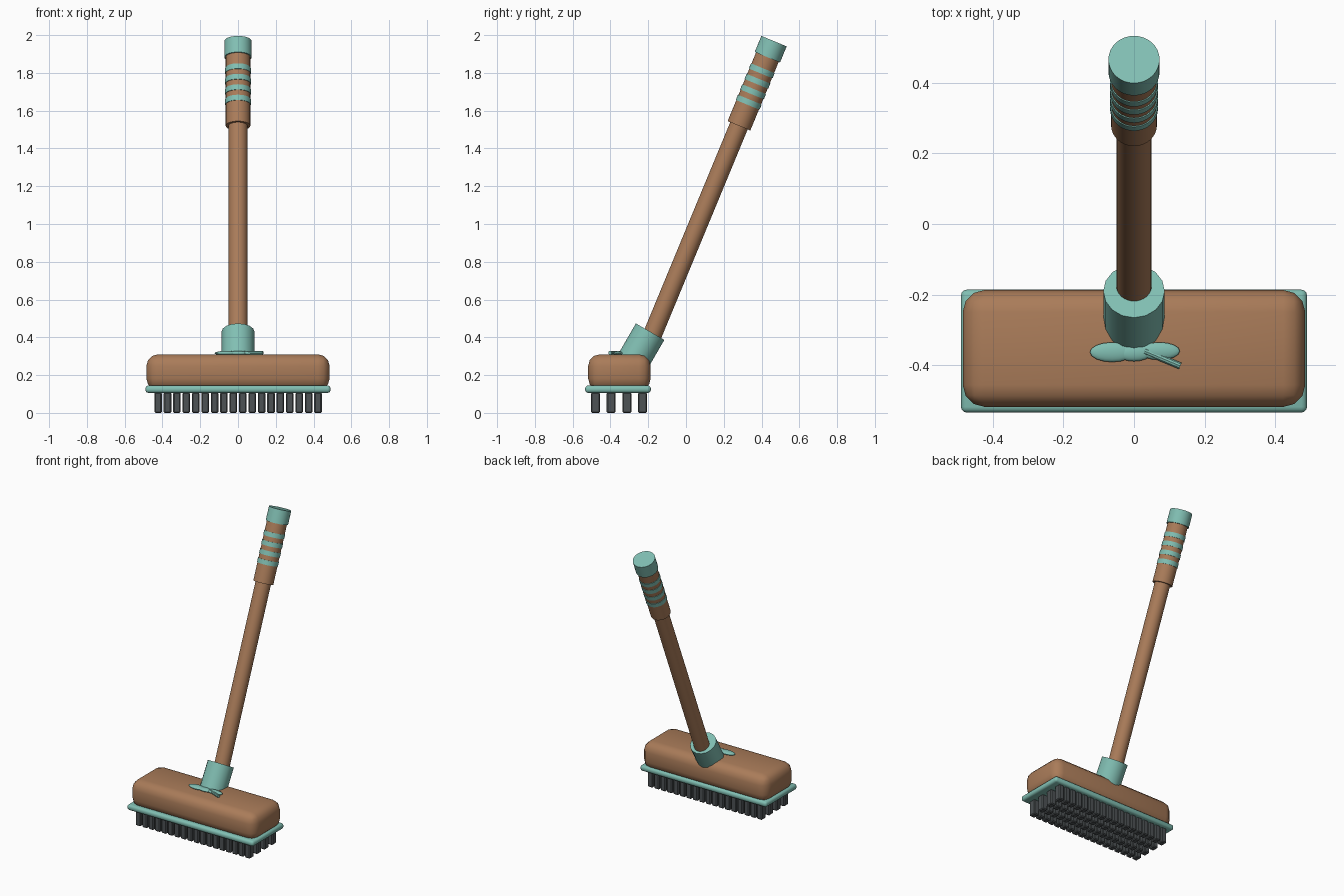
import bpy
from math import radians, sin, cos
from mathutils import Vector

if "Cube" in bpy.data.objects:
    bpy.data.objects.remove(bpy.data.objects["Cube"])


def material(name, rgb):
    m = bpy.data.materials.new(name)
    m.diffuse_color = (*rgb, 1)
    m.use_nodes = True
    m.node_tree.nodes["Principled BSDF"].inputs["Base Color"].default_value = m.diffuse_color
    return m


BROWN = material("brown", (0.40, 0.20, 0.10))
TEAL = material("teal", (0.22, 0.52, 0.45))
DARK = material("dark_grey", (0.075, 0.085, 0.09))


def finish(ob, name, mat, angle=None):
    ob.name = name
    ob.data.materials.append(mat)
    if angle:
        bpy.ops.object.shade_smooth_by_angle(angle=radians(angle))
    return ob


def box(name, lo, hi, mat, bevel, segments, smooth=None):
    lo, hi = Vector(lo), Vector(hi)
    bpy.ops.mesh.primitive_cube_add(size=1, location=(lo + hi) / 2)
    ob = bpy.context.object
    ob.scale = hi - lo
    bpy.ops.object.transform_apply(location=False, rotation=False, scale=True)
    mod = ob.modifiers.new("bevel", 'BEVEL')
    mod.width, mod.segments = bevel, segments
    bpy.ops.object.modifier_apply(modifier=mod.name)
    return finish(ob, name, mat, smooth)


def rod(name, a, b, radius, mat, sides=32):
    a, b = Vector(a), Vector(b)
    d = b - a
    bpy.ops.mesh.primitive_cylinder_add(
        vertices=sides, radius=radius, depth=d.length, location=(a + b) / 2,
        rotation=d.to_track_quat('Z', 'Y').to_euler())
    return finish(bpy.context.object, name, mat, 35)


# Brush head and its trim plate
box("head_block", (-0.485, -0.518, 0.12), (0.485, -0.187, 0.31), BROWN, 0.062, 3, 60)
box("trim_plate", (-0.49, -0.534, 0.106), (0.49, -0.186, 0.145), TEAL, 0.016, 3, 60)

# Bristle tufts: 18 columns by 4 rows, sharing one mesh
first = None
for row in range(4):
    for col in range(18):
        x = -0.423 + col * 0.0498
        y = -0.479 + row * 0.083
        if first is None:
            first = box("bristle", (x - 0.02, y - 0.024, 0), (x + 0.02, y + 0.024, 0.108), DARK, 0.006, 1)
        else:
            ob = first.copy()
            ob.location = (x, y, first.location.z)
            bpy.context.collection.objects.link(ob)

# Handle, measured down from the tip along its tilted axis
TILT = radians(22.5)


def on_axis(t):
    return (0, 0.466 - t * sin(TILT), 1.968 - t * cos(TILT))


rod("handle_shaft", on_axis(1.74), on_axis(0.45), 0.05, BROWN)
rod("handle_grip", on_axis(0.485), on_axis(0.05), 0.065, BROWN)
rod("handle_cap", on_axis(0.092), on_axis(0), 0.0725, TEAL)
for i in range(4):
    t = 0.17 + i * 0.06
    rod("grip_ring", on_axis(t + 0.015), on_axis(t - 0.015), 0.068, TEAL)

# Socket, tilted a little more than the handle
rod("socket", (0, -0.29, 0.257), (0, -0.19, 0.43), 0.087, TEAL, 16)

# Flat bow-shaped splash in front of the socket
for name, x, y, sx, sy in (("splash_left", -0.062, -0.363, 0.063, 0.028),
                           ("splash_middle", 0.0, -0.365, 0.05, 0.024),
                           ("splash_right", 0.072, -0.36, 0.058, 0.025)):
    bpy.ops.mesh.primitive_uv_sphere_add(segments=16, ring_count=8, radius=1, location=(x, y, 0.316))
    bpy.context.object.scale = (sx, sy, 0.012)
    finish(bpy.context.object, name, TEAL, 60)
rod("splash_tail", (0.03, -0.36, 0.318), (0.131, -0.402, 0.318), 0.01, TEAL, 10)
